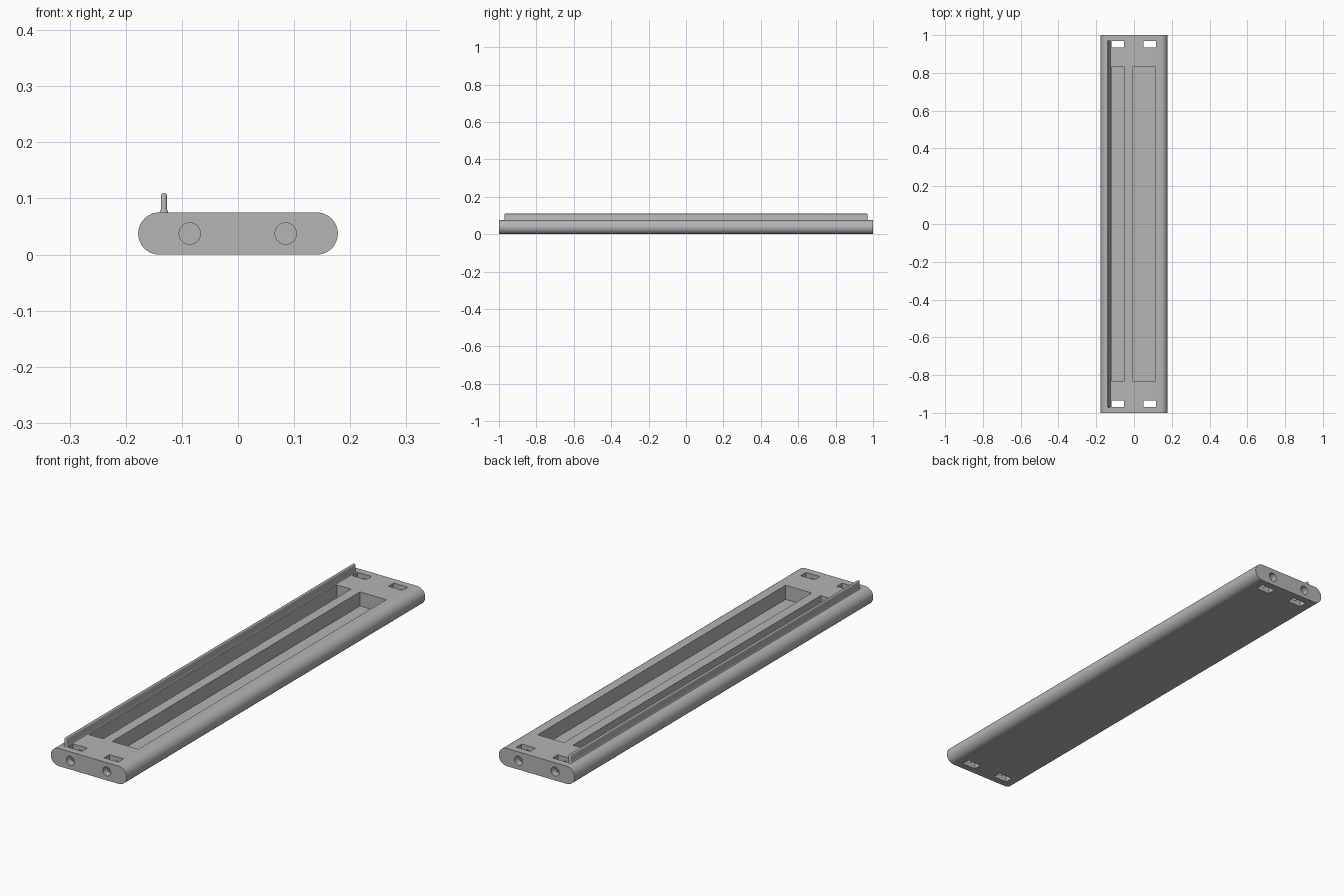
import bpy
import bmesh
from math import cos, sin, pi, radians
from mathutils import Matrix, Vector

cube = bpy.data.objects.get("Cube")
if cube:
    bpy.data.objects.remove(cube, do_unlink=True)

grey = bpy.data.materials.new("plain_grey")
grey.use_nodes = True
grey.diffuse_color = (0.46, 0.46, 0.46, 1)
grey.node_tree.nodes["Principled BSDF"].inputs["Base Color"].default_value = grey.diffuse_color

HALF_W, HALF_L, HEIGHT = 0.178, 1.0, 0.075
RADIUS = HEIGHT / 2


def make_object(name, bm):
    bmesh.ops.recalc_face_normals(bm, faces=bm.faces)
    mesh = bpy.data.meshes.new(name)
    bm.to_mesh(mesh)
    bm.free()
    obj = bpy.data.objects.new(name, mesh)
    mesh.materials.append(grey)
    bpy.context.collection.objects.link(obj)
    return obj


def stadium(half, radius, steps):
    """Points of an outline with straight sides along u and round ends."""
    pts = []
    for side in (1, -1):
        for i in range(steps + 1):
            a = -pi / 2 + pi * i / steps
            pts.append((side * (half - radius + radius * cos(a)), side * radius * sin(a)))
    return pts


def loft(name, rings):
    """Skin between rings of equal point count and cap both ends."""
    bm = bmesh.new()
    loops = [[bm.verts.new(p) for p in ring] for ring in rings]
    for a, b in zip(loops, loops[1:]):
        for i in range(len(a)):
            j = (i + 1) % len(a)
            bm.faces.new((a[i], a[j], b[j], b[i]))
    bm.faces.new(loops[0])
    bm.faces.new(loops[-1])
    return make_object(name, bm)


def add_box(bm, x0, x1, y0, y1, z0, z1):
    size = Vector((x1 - x0, y1 - y0, z1 - z0))
    centre = Vector((x0 + x1, y0 + y1, z0 + z1)) / 2
    bmesh.ops.create_cube(bm, size=1, matrix=Matrix.Translation(centre) @ Matrix.Diagonal(size.to_4d()))


def cut(target, bm):
    cutter = make_object("cutter", bm)
    cutter.hide_render = True
    mod = target.modifiers.new("cut", "BOOLEAN")
    mod.operation, mod.solver, mod.object = "DIFFERENCE", "EXACT", cutter
    bpy.context.view_layer.objects.active = target
    bpy.ops.object.modifier_apply(modifier=mod.name)
    bpy.data.objects.remove(cutter, do_unlink=True)


def smooth(obj):
    bpy.ops.object.select_all(action="DESELECT")
    obj.select_set(True)
    bpy.context.view_layer.objects.active = obj
    bpy.ops.object.shade_smooth_by_angle(angle=radians(30))


# Long bar with rounded sides
outline = stadium(HALF_W, RADIUS, 24)
body = loft("bar_body", [[(u, y, v + RADIUS) for u, v in outline] for y in (-HALF_L, HALF_L)])

# Two long pockets in the top and four nut slots right through
bm = bmesh.new()
for x0, x1 in ((-0.118, -0.051), (-0.009, 0.114)):
    add_box(bm, x0, x1, -0.83, 0.83, 0.015, 0.1)
for x in (-0.086, 0.084):
    for y in (-0.952, 0.952):
        add_box(bm, x - 0.033, x + 0.033, y - 0.018, y + 0.018, -0.05, 0.15)
cut(body, bm)

# Screw holes in both ends, running into the slots
bm = bmesh.new()
for x in (-0.086, 0.085):
    for side in (-1, 1):
        place = Matrix.Translation((x, side * 0.975, RADIUS)) @ Matrix.Rotation(pi / 2, 4, "X")
        bmesh.ops.create_cone(bm, cap_ends=True, segments=32, radius1=0.019, radius2=0.019,
                              depth=0.15, matrix=place)
cut(body, bm)
smooth(body)

# Thin upright rail with a flared foot and rounded crest
layers = ((0.074, 0.0085), (0.077, 0.0065), (0.081, 0.0056), (0.104, 0.0056),
          (0.107, 0.0047), (0.109, 0.003), (0.1098, 0.001))
rail = loft("guide_rail", [[(v - 0.132, u, z) for u, v in stadium(0.965 + r, r, 10)]
                           for z, r in layers])
smooth(rail)
